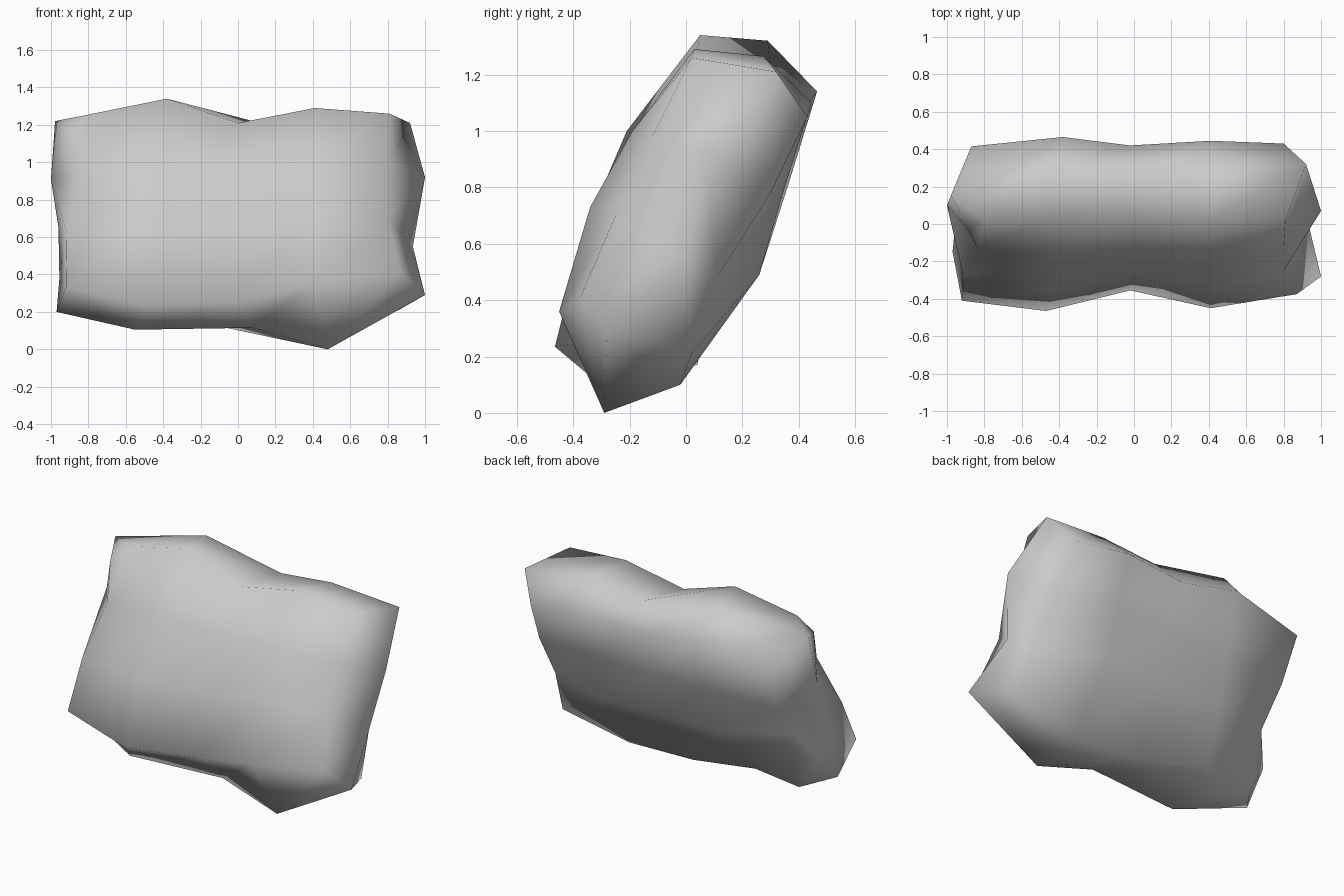
import bpy, bmesh

# Leaning boulder: closed (y, z) cross-sections lofted along x.
# Ring order: front low, front mid, front high, top front, top middle,
# back high, back mid, back low, underside back, underside middle
sections = [
    [(-.41, .33), (-.27, .62), (-.125, .94), (.02, 1.255), (.155, 1.22),
     (.415, 1.05), (.29, .78), (.12, .55), (.04, .17), (-.15, .20)],
    [(-.465, .235), (-.36, .65), (-.21, 1.0), (.05, 1.34), (.29, 1.32),
     (.465, 1.14), (.36, .80), (.26, .49), (.04, .205), (-.31, .105)],
    [(-.355, .25), (-.29, .63), (-.18, .98), (.02, 1.21), (.30, 1.215),
     (.42, 1.08), (.33, .78), (.23, .48), (-.02, .11), (-.27, .115)],
    [(-.45, .36), (-.34, .73), (-.19, 1.0), (.03, 1.29), (.275, 1.265),
     (.445, 1.10), (.35, .80), (.26, .49), (-.02, .10), (-.29, .0)],
    [(-.375, .41), (-.25, .70), (-.12, .98), (.02, 1.26), (.32, 1.21),
     (.43, 1.05), (.30, .78), (.11, .48), (.02, .21), (-.28, .29)],
]
stations = [
    [-.92, -.915, -.84, -.80, -.978, -.87, -.86, -.85, -.83, -.97],
    [-.47, -.43, -.40, -.38, -.43, -.38, -.40, -.42, -.52, -.55],
    [-.02, 0, 0, 0, .10, -.02, 0, 0, -.04, .08],
    [.41, .41, .41, .41, .47, .41, .41, .41, .42, .48],
    [.87, .80, .80, .81, .92, .80, .83, .85, .86, 1.0],
]

bm = bmesh.new()
rings = [[bm.verts.new((x, y, z)) for x, (y, z) in zip(xs, sec)]
         for xs, sec in zip(stations, sections)]

# Long sides
for a, b in zip(rings, rings[1:]):
    for i in range(10):
        j = (i + 1) % 10
        bm.faces.new((a[i], a[j], b[j], b[i]))


# Shared layout of the uneven ends, around a high, a middle and a low point
def cap(r, h, m, l):
    for quad in ((r[4], r[5], r[6], h), (r[1], r[2], h, m), (h, r[6], r[7], m),
                 (r[0], r[1], l, r[9]), (l, r[7], r[8], r[9])):
        bm.faces.new(quad)


# Right end
r = rings[-1]
h, m = bm.verts.new((1.0, .07, .92)), bm.verts.new((.935, -.01, .55))
cap(r, h, m, m)
bm.faces.new((r[2], r[3], r[4], h))

# Left end, with an extra dent and an upper corner bump
r = rings[0]
h, m, l, bump = [bm.verts.new(p) for p in (
    (-1.0, .10, .91), (-.96, -.02, .65), (-.955, .01, .38), (-.885, -.03, 1.155))]
cap(r, h, m, l)
bm.faces.new((r[1], m, l))
bm.faces.new((m, r[7], l))
corner = (r[2], r[3], r[4], h)
for i in range(4):
    bm.faces.new((corner[i], corner[(i + 1) % 4], bump))

bmesh.ops.recalc_face_normals(bm, faces=bm.faces)
for f in bm.faces:
    f.smooth = True

mesh = bpy.data.meshes.new("boulder")
bm.to_mesh(mesh)
bm.free()
boulder = bpy.data.objects.new("boulder", mesh)
bpy.context.collection.objects.link(boulder)

# Stone colour
stone = bpy.data.materials.new("stone_grey")
stone.diffuse_color = (.6, .6, .6, 1)
mesh.materials.append(stone)
